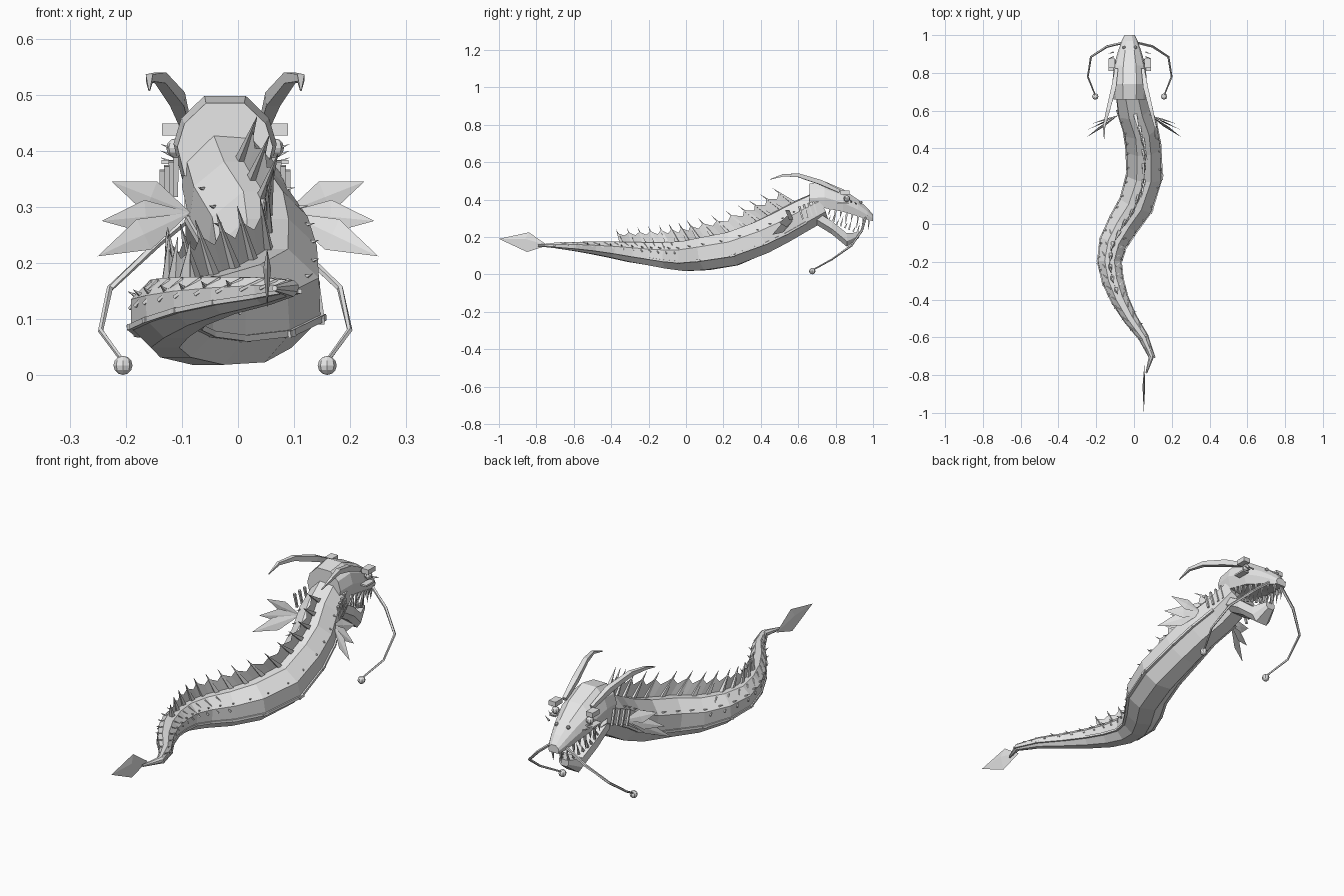
import bpy, bmesh, math
from mathutils import Vector

cube = bpy.data.objects.get("Cube")
if cube:
    bpy.data.objects.remove(cube, do_unlink=True)

grey = bpy.data.materials.new("pale grey")
grey.use_nodes = True
colour = (0.8, 0.8, 0.8, 1)
grey.diffuse_color = colour
grey.node_tree.nodes["Principled BSDF"].inputs["Base Color"].default_value = colour

UP = Vector((0, 0, 1))
HEAD_X = -0.023


def finish(name, bm):
    bmesh.ops.recalc_face_normals(bm, faces=bm.faces)
    mesh = bpy.data.meshes.new(name)
    bm.to_mesh(mesh)
    bm.free()
    mesh.materials.append(grey)
    bpy.context.collection.objects.link(bpy.data.objects.new(name, mesh))


def loft(bm, rings):
    """Skin a list of equal point rings and cap both ends."""
    rows = [[bm.verts.new(p) for p in ring] for ring in rings]
    n = len(rows[0])
    for a, b in zip(rows, rows[1:]):
        for i in range(n):
            j = (i + 1) % n
            bm.faces.new((a[i], a[j], b[j], b[i]))
    bm.faces.new(rows[0])
    bm.faces.new(rows[-1])


def tube(bm, points, radii, sides=4):
    """Tapered tube through points."""
    points = [Vector(p) for p in points]
    rings = []
    for i, p in enumerate(points):
        d = (points[min(i + 1, len(points) - 1)] - points[max(i - 1, 0)]).normalized()
        u = d.cross(UP if abs(d.z) < 0.9 else Vector((0, 1, 0))).normalized()
        v = u.cross(d)
        rings.append([p + (u * math.cos(a) + v * math.sin(a)) * radii[i]
                      for a in (math.tau * (k + 0.5) / sides for k in range(sides))])
    loft(bm, rings)


def spike(bm, base, tip, r, sides=4):
    tube(bm, (base, tip), (r, r * 0.04), sides)


def box(bm, centre, size):
    c = Vector(centre)
    sx, sy, sz = (s / 2 for s in size)
    loft(bm, [[c + Vector((x, y, z)) for x, z in ((-sx, -sz), (sx, -sz), (sx, sz), (-sx, sz))]
              for y in (-sy, sy)])


# Body path, head to tail: x, y, z, radius
PATH = [(-.02, .72, .365, .085), (0, .6, .305, .092), (.035, .5, .25, .095),
        (.05, .4, .197, .097), (.055, .25, .137, .099), (.01, .1, .11, .095),
        (-.055, 0, .098, .086), (-.11, -.1, .102, .076), (-.13, -.2, .11, .066),
        (-.112, -.3, .12, .058), (-.075, -.4, .132, .047), (-.02, -.5, .142, .036),
        (.05, -.6, .15, .026), (.093, -.7, .155, .016), (.065, -.79, .155, .005)]
LAST = len(PATH) - 1


def frame(t):
    """Centre, sideways, upward, forward and radius at path position t."""
    i = min(int(t), LAST - 1)
    a, b = Vector(PATH[i][:3]), Vector(PATH[i + 1][:3])
    k = t - i

    def heading(j):
        return (Vector(PATH[max(j - 1, 0)][:3]) - Vector(PATH[min(j + 1, LAST)][:3])).normalized()
    d = heading(i).lerp(heading(i + 1), k).normalized()
    u = d.cross(UP).normalized()
    return a.lerp(b, k), u, u.cross(d), d, PATH[i][3] * (1 - k) + PATH[i + 1][3] * k


def skin(t, degrees, scale=0.95):
    """Point on the body surface; 0 is its left side, 90 its back."""
    c, u, v, d, r = frame(t)
    a = math.radians(degrees)
    return c + (u * math.cos(a) + v * math.sin(a)) * r * scale


# Body
bm = bmesh.new()
loft(bm, [[skin(t, 22.5 + 45 * k, 1.0) for k in range(8)] for t in range(LAST + 1)])
finish("body", bm)

# Dorsal spines and the webbing between them
spines, web = bmesh.new(), bmesh.new()
COUNT = 15
stations = [0.9 + 8.6 * i / (COUNT - 1) for i in range(COUNT)]
lower, upper = [], []
for i, t in enumerate(stations):
    c, u, v, d, r = frame(t)
    h = 0.125 * (1 - 0.55 * (i / COUNT) ** 2)
    base = skin(t, 90, 0.85)
    tip = base + v * h - d * h * 0.55
    spike(spines, base, tip, 0.014)
    lower.append(base)
    upper.append(base.lerp(tip, 0.72))
    if i < COUNT - 1:
        m = t + (stations[1] - stations[0]) * 0.5
        c, u, v, d, r = frame(m)
        base = skin(m, 90, 0.85)
        lower.append(base)
        upper.append(base + (v - d * 0.55) * h * 0.5)
low = [web.verts.new(p) for p in lower]
top = [web.verts.new(p) for p in upper]
for i in range(len(low) - 1):
    web.faces.new((low[i], low[i + 1], top[i + 1], top[i]))
finish("dorsal_spines", spines)
finish("dorsal_web", web)

# Flank rails, slanted ribs and small side thorns
rails, ribs, thorns = bmesh.new(), bmesh.new(), bmesh.new()
for side in (1, -1):
    def flank(t, degrees, scale=0.95):
        return skin(t, degrees if side > 0 else 180 - degrees, scale)
    for i in range(1, LAST - 1):
        r = 0.004 + PATH[i][3] * 0.045
        a, b = flank(i, -22, 1.0), flank(i + 1, -22, 1.0)
        tube(rails, (a + (a - b) * 0.08, b + (b - a) * 0.08), (r, r))
    for i in range(12):
        t = 6.2 + i * 0.55
        tube(ribs, (flank(t, 8, 0.98), flank(t + 0.45, 62, 0.98)), (0.004, 0.003))
    for i in range(18):
        t = 1.2 + i * 0.6
        p = flank(t, 30, 0.92)
        c, u, v, d, r = frame(t)
        spike(thorns, p, p + (p - c).normalized() * 0.018 - d * 0.012, 0.005)
finish("flank_rails", rails)
finish("flank_ribs", ribs)
finish("flank_thorns", thorns)

# Tail fin
bm = bmesh.new()
bmesh.ops.create_cone(bm, cap_ends=False, segments=4, radius1=1, radius2=0, depth=1)
bm.clear()
middle = [bm.verts.new(p) for p in ((.059, -.86, .19), (.052, -.84, .225), (.045, -.86, .19),
                                    (.052, -.85, .12))]
for end in ((.052, -1, .19), (.055, -.74, .155)):
    e = bm.verts.new(end)
    for i in range(4):
        bm.faces.new((middle[i], middle[(i + 1) % 4], e))
finish("tail_fin", bm)


# Head and jaw, lofted from sections: y, top, bottom, half width
def skull(name, sections, outline):
    bm = bmesh.new()
    loft(bm, [[(HEAD_X + x * w, y, bot + z * (top - bot)) for x, z in outline]
              for y, top, bot, w in sections])
    finish(name, bm)


skull("head", [(.66, .485, .355, .085), (.74, .498, .355, .092), (.84, .455, .335, .084),
               (.92, .40, .31, .06), (.97, .355, .292, .042), (1, .32, .285, .027)],
      [(-.85, 0), (-1, .4), (-.85, .72), (-.4, 1), (.4, 1), (.85, .72), (1, .4), (.85, 0)])
skull("lower_jaw", [(.69, .34, .27, .072), (.78, .285, .215, .07), (.86, .22, .148, .05),
                    (.925, .225, .195, .024)],
      [(-1, 1), (-1, .4), (-.6, 0), (.6, 0), (1, .4), (1, 1)])

# Paired head parts
teeth, horns, barbels, eyes, brows, gills, nostrils, fins = (bmesh.new() for _ in range(8))
for side in (1, -1):
    def at(x, y, z):
        return Vector((HEAD_X + side * x, y, z))
    # Teeth, longest towards the tips of the jaws
    for i in range(8):
        k = i / 7
        p = at(.07 - .05 * k * k, .77 + .21 * k, .35 - .055 * k)
        spike(teeth, p, p + Vector((0, -.008, -.035 - .03 * (i % 2))), 0.008)
        q = at(.06 - .043 * k * k, .76 + .155 * k, .285 - .065 * k)
        spike(teeth, q, q + Vector((0, .015, .03 + .025 * (i % 2))), 0.007)
    tube(horns, [at(.07, .82, .445), at(.085, .72, .492), at(.115, .6, .53),
                 at(.135, .52, .53), at(.135, .45, .508)], (.012, .018, .014, .009, .002))
    tube(barbels, [at(.035, .96, .305), at(.12, .94, .235), at(.205, .885, .155),
                   at(.222, .78, .08), at(.182, .68, .025)], (.007, .007, .006, .005, .004), 5)
    ball = bmesh.ops.create_uvsphere(barbels, u_segments=8, v_segments=6, radius=0.017)
    bmesh.ops.translate(barbels, verts=ball["verts"], vec=at(.182, .675, .0175))
    ball = bmesh.ops.create_uvsphere(eyes, u_segments=8, v_segments=6, radius=0.017)
    bmesh.ops.translate(eyes, verts=ball["verts"], vec=at(.088, .86, .405))
    # Brow blocks, cheek bars and small whisker thorns
    box(brows, at(.095, .85, .438), (.035, .05, .022))
    box(brows, at(.098, .84, .38), (.03, .06, .008))
    for i in range(3):
        p = at(.085, .86 + .025 * i, .4 - .012 * i)
        spike(brows, p, p + Vector((side * .03, -.01, .012)), 0.005)
    # Gill bars
    for i in range(4):
        y = .605 + .025 * i
        tube(gills, [at(.088 + .008 * (3 - i), y, .365 + .008 * i),
                     at(.088 + .008 * (3 - i), y + .02, .295 + .008 * i)], (.007, .006))
    spot = bmesh.ops.create_uvsphere(nostrils, u_segments=6, v_segments=4, radius=0.009)
    bmesh.ops.translate(nostrils, verts=spot["verts"], vec=at(.03, .935, .385))
    # Three leaf-shaped blades per pectoral fin
    root = Vector((side * .085, .575, .29))
    for x, y, z in ((.225, .53, .345), (.243, .5, .275), (.25, .46, .212)):
        tip = Vector((side * x, y, z))
        mid = root.lerp(tip, 0.5)
        wide = (tip - root).cross(Vector((0, 1, 0))).normalized() * 0.03
        thick = Vector((0, 0.004, 0))
        ring = [fins.verts.new(p) for p in (mid + wide, mid + thick, mid - wide, mid - thick)]
        for end in (root, tip):
            e = fins.verts.new(end)
            for i in range(4):
                fins.faces.new((ring[i], ring[(i + 1) % 4], e))
for name, part in (("teeth", teeth), ("horns", horns), ("barbels", barbels), ("eyes", eyes),
                   ("brows", brows), ("gills", gills), ("nostrils", nostrils),
                   ("pectoral_fins", fins)):
    finish(name, part)
